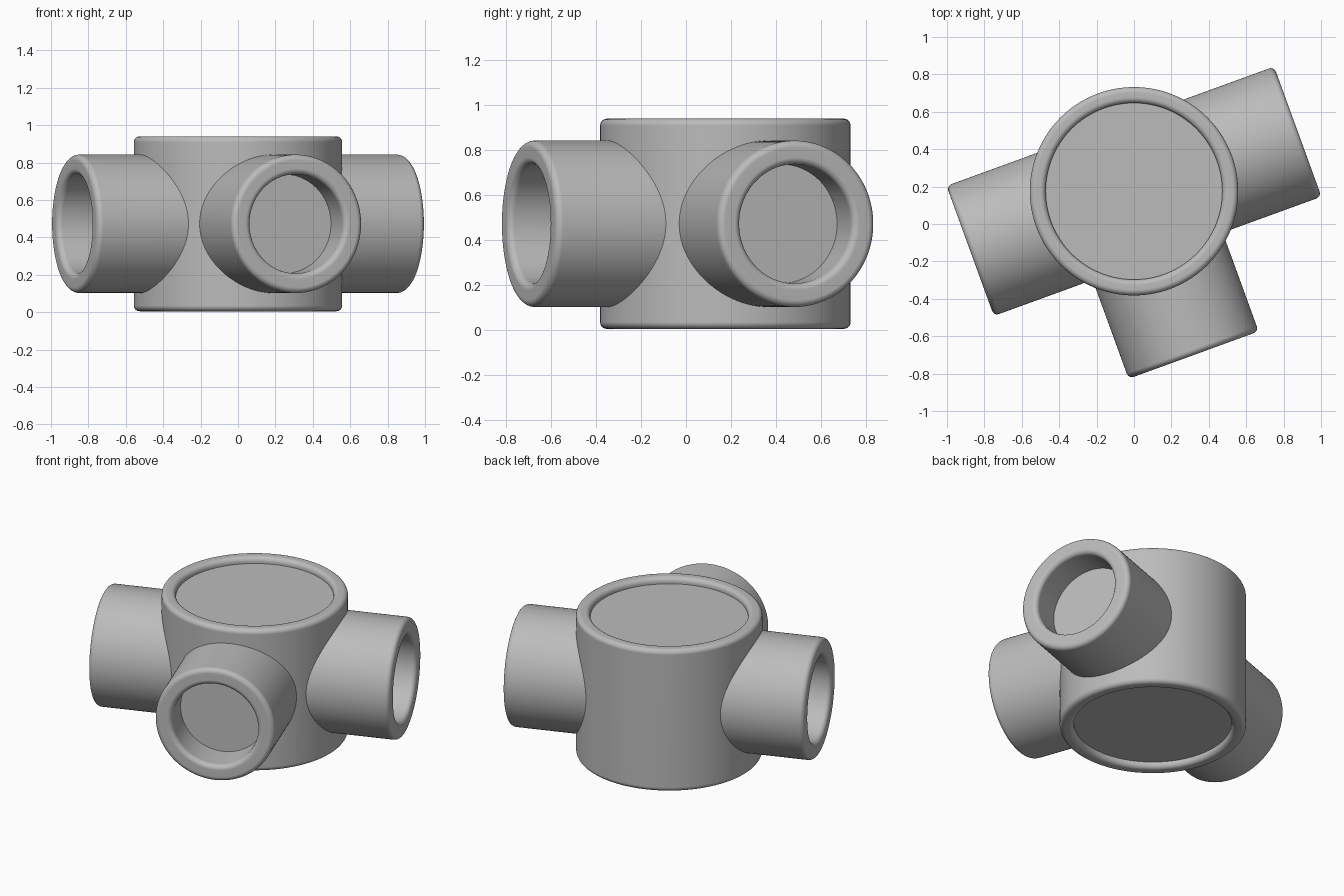
import bpy
import bmesh
import math
from mathutils import Matrix, Vector

cube = bpy.data.objects.get("Cube")
if cube:
    bpy.data.objects.remove(cube, do_unlink=True)

SEGMENTS = 128
FILLET = 0.03
CENTRE = Vector((0, 0.175, 0.4725))

grey = bpy.data.materials.new("plain grey")
grey.use_nodes = True
colour = (0.5, 0.5, 0.5, 1)
grey.diffuse_color = colour
grey.node_tree.nodes["Principled BSDF"].inputs["Base Color"].default_value = colour


def rim(outer, inner, end, floor, f=FILLET):
    """Half profile of a rounded rim around a flat recessed floor."""
    steps = [math.pi / 2 * i / 6 for i in range(7)]
    pts = [(outer - f + f * math.cos(a), end - f + f * math.sin(a)) for a in steps]
    pts += [(inner + f - f * math.sin(a), end - f + f * math.cos(a)) for a in steps]
    return pts + [(inner, floor), (0, floor)]


def lathe(name, profile, matrix):
    """Revolve an (r, z) profile around z and place it."""
    bm = bmesh.new()
    verts = [bm.verts.new((r, 0, z)) for r, z in profile]
    edges = [bm.edges.new(pair) for pair in zip(verts, verts[1:])]
    bmesh.ops.spin(bm, geom=verts + edges, cent=(0, 0, 0), axis=(0, 0, 1),
                   angle=math.tau, steps=SEGMENTS, use_duplicate=False)
    bmesh.ops.remove_doubles(bm, verts=bm.verts, dist=1e-5)
    bmesh.ops.recalc_face_normals(bm, faces=bm.faces)
    mesh = bpy.data.meshes.new(name)
    bm.to_mesh(mesh)
    bm.free()
    mesh.materials.append(grey)
    obj = bpy.data.objects.new(name, mesh)
    bpy.context.collection.objects.link(obj)
    obj.matrix_world = matrix
    bpy.ops.object.select_all(action='DESELECT')
    obj.select_set(True)
    bpy.context.view_layer.objects.active = obj
    bpy.ops.object.shade_smooth_by_angle(angle=math.radians(35))
    weighted = obj.modifiers.new("even_shading", 'WEIGHTED_NORMAL')
    weighted.keep_sharp = True
    return obj


# Central drum with a shallow recess in the top and the bottom
top = rim(0.557, 0.472, 0.4675, 0.4275)
bottom = [(r, -z) for r, z in reversed(top)]
lathe("central_drum", bottom + top, Matrix.Translation(CENTRE))

# Three equal sockets, turned 20 degrees from the axes
socket = [(0, 0.38), (0.37, 0.38)] + rim(0.37, 0.265, 0.932, 0.725)
for name, degrees in (("left_socket", 20), ("right_socket", 200), ("front_socket", 290)):
    turn = Matrix.Rotation(math.radians(degrees), 4, 'Z') @ Matrix.Rotation(math.pi / 2, 4, 'Y')
    lathe(name, socket, Matrix.Translation(CENTRE) @ turn)
